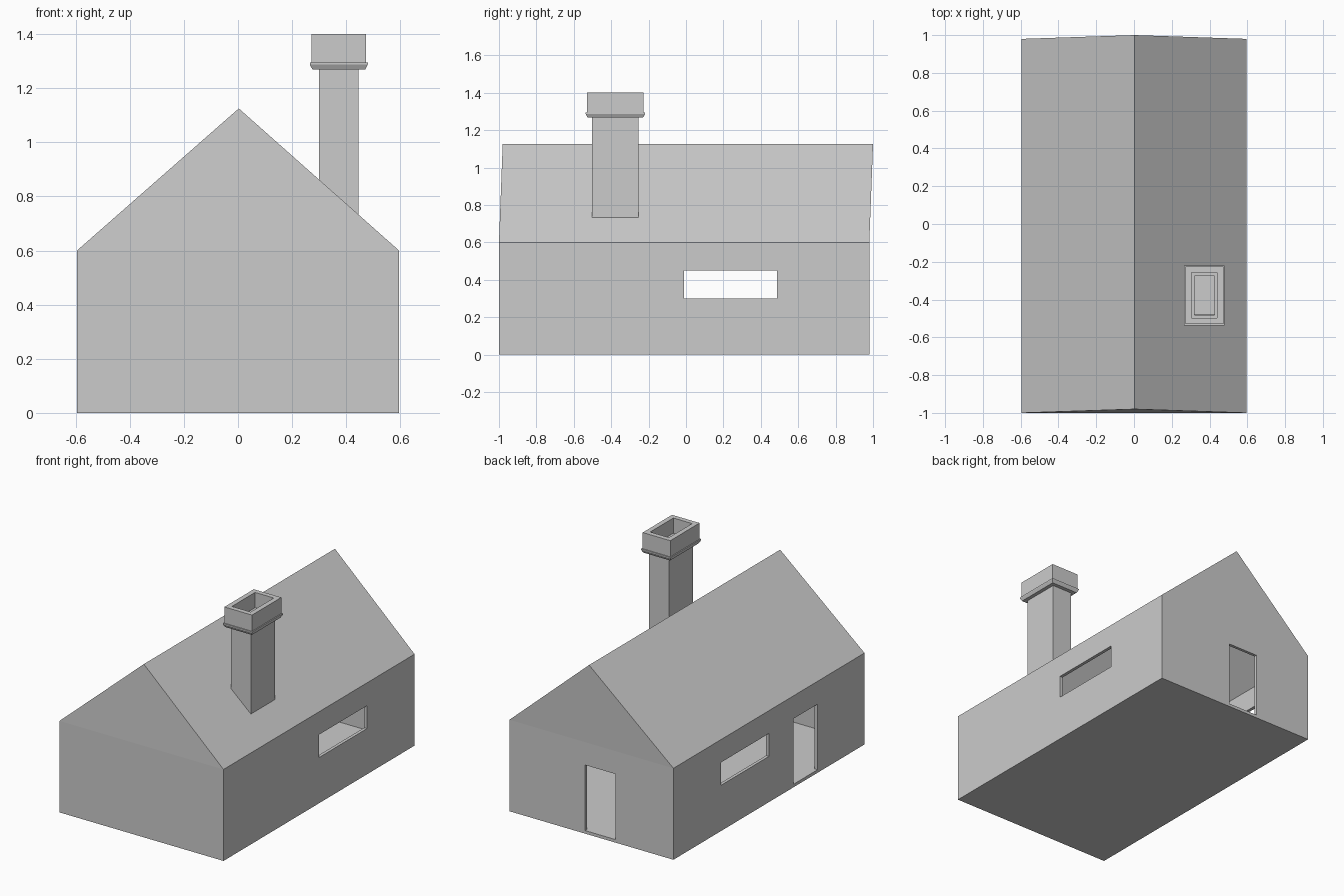
import bpy, bmesh

if "Cube" in bpy.data.objects:
    bpy.data.objects.remove(bpy.data.objects["Cube"])

HALF_W, EAVE, RIDGE, WALL = 0.595, 0.6, 1.125, 0.02


def make_object(name, bm):
    bmesh.ops.recalc_face_normals(bm, faces=bm.faces)
    mesh = bpy.data.meshes.new(name)
    bm.to_mesh(mesh)
    bm.free()
    obj = bpy.data.objects.new(name, mesh)
    bpy.context.collection.objects.link(obj)
    return obj


def roof_z(x):
    return RIDGE - (RIDGE - EAVE) * abs(x) / HALF_W


# House shell: gabled profile whose ridge leans slightly backwards
bm = bmesh.new()
profile = [(-HALF_W, 0, 0), (HALF_W, 0, 0), (HALF_W, EAVE, 0),
           (0.003, RIDGE, 0.02), (-HALF_W, EAVE, 0)]
front = [bm.verts.new((x, -1 + lean, z)) for x, z, lean in profile]
back = [bm.verts.new((x, 0.98 + lean, z)) for x, z, lean in profile]
for i in range(5):
    j = (i + 1) % 5
    bm.faces.new((front[i], front[j], back[j], back[i]))
for end in (front, back):
    # Gable ends: rectangular wall plus triangle
    bm.faces.new((end[0], end[1], end[2], end[4]))
    bm.faces.new((end[4], end[2], end[3]))
house = make_object("house_shell", bm)
solid = house.modifiers.new("wall_thickness", 'SOLIDIFY')
solid.thickness = WALL
solid.offset = -1
solid.use_even_offset = True


def cut(name, low, high):
    """Cut a box-shaped opening out of the house."""
    bm = bmesh.new()
    bmesh.ops.create_cube(bm, size=1)
    for v in bm.verts:
        v.co = [(a + b) / 2 + c * (b - a) for a, b, c in zip(low, high, v.co)]
    cutter = make_object(name, bm)
    cutter.hide_render = True
    cutter.hide_viewport = True
    mod = house.modifiers.new(name, 'BOOLEAN')
    mod.operation = 'DIFFERENCE'
    mod.solver = 'EXACT'
    mod.object = cutter


# Openings: windows in both long walls, side door, back door, flue hole
cut("window_cutter", (-0.8, -0.01, 0.3), (0.8, 0.487, 0.45))
cut("side_door_cutter", (-0.8, -0.513, 0.02), (-0.5, -0.264, 0.45))
cut("back_door_cutter", (-0.175, 0.9, 0.02), (0.045, 1.1, 0.45))
cut("flue_cutter", (0.32, -0.478, 0.65), (0.425, -0.275, 0.95))

# Chimney: rectangular rings lofted up the outside and back down the flue
CX, CY = 0.3725, -0.378
rings = [  # half width, half depth, height (None follows the roof slope)
    (0.0725, 0.124, None), (0.0725, 0.124, 1.268), (0.097, 0.149, 1.268),
    (0.107, 0.159, 1.287), (0.107, 0.159, 1.294), (0.100, 0.152, 1.294),
    (0.100, 0.152, 1.4), (0.068, 0.120, 1.4), (0.068, 0.120, 1.3),
    (0.0525, 0.1035, 1.3), (0.0525, 0.1035, None)]
bm = bmesh.new()
loops = []
for hx, hy, z in rings:
    loops.append([bm.verts.new((CX + sx * hx, CY + sy * hy,
                                roof_z(CX + sx * hx) if z is None else z))
                  for sx, sy in ((-1, -1), (1, -1), (1, 1), (-1, 1))])
for k, lower in enumerate(loops):
    upper = loops[(k + 1) % len(loops)]
    for i in range(4):
        j = (i + 1) % 4
        bm.faces.new((lower[i], lower[j], upper[j], upper[i]))
make_object("chimney", bm)
